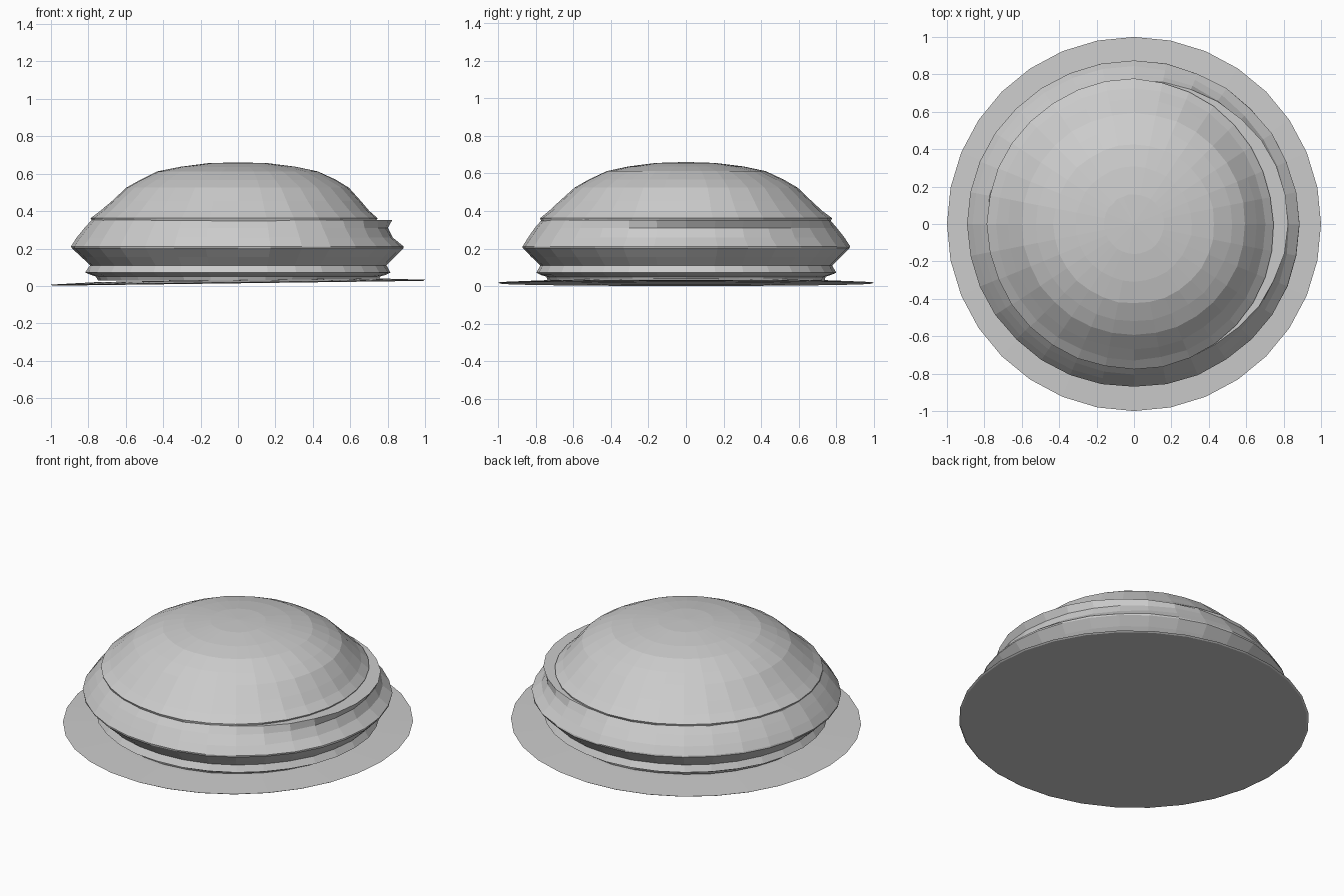
import bpy, bmesh, math, random

if "Cube" in bpy.data.objects:
    bpy.data.objects.remove(bpy.data.objects["Cube"])

random.seed(4)
SIDES = 32


def bulge(a):
    """1 on the right-hand side where the filling pokes out, 0 elsewhere."""
    d = (a - math.radians(12) + math.pi) % (2 * math.pi) - math.pi
    t = max(0.0, 1 - abs(d) / math.radians(85))
    return t * t * (3 - 2 * t)


def lathe(name, profile, y_scale=1.0, wobble=0.0, height=None):
    """Turn (r_left, r_right, z) rows; radius blends from left to bulging right."""
    bm = bmesh.new()
    rings = []
    for rl, rr, z in profile:
        if rl == 0:
            rings.append([bm.verts.new((0, 0, z))])
            continue
        ring = []
        for i in range(SIDES):
            a = 2 * math.pi * i / SIDES
            r = rl + (rr - rl) * bulge(a) + random.uniform(-wobble, wobble)
            x, y = r * math.cos(a), r * math.sin(a) * y_scale
            ring.append(bm.verts.new((x, y, height(x, y, z) if height else z)))
        rings.append(ring)
    for a, b in zip(rings, rings[1:]):
        for i in range(SIDES):
            j = (i + 1) % SIDES
            quad = [a[i % len(a)], a[j % len(a)], b[j % len(b)], b[i % len(b)]]
            bm.faces.new(list(dict.fromkeys(quad)))
    bmesh.ops.recalc_face_normals(bm, faces=bm.faces)
    me = bpy.data.meshes.new(name)
    bm.to_mesh(me)
    bm.free()
    ob = bpy.data.objects.new(name, me)
    bpy.context.collection.objects.link(ob)
    return ob


# thin, slightly tilted base sheet
lathe("base_sheet",
      [(0, 0, 0.034), (0.45, 0.45, 0.032), (0.76, 0.76, 0.03), (1.0, 1.0, 0.02),
       (0.99, 0.99, 0.014), (0.6, 0.6, 0.014), (0, 0, 0.016)],
      height=lambda x, y, z: max(0.0, z + 0.013 * x))

# lower layers: foot, narrow band, flared underside and lower crust
lathe("lower_layers",
      [(0, 0, 0.03), (0.75, 0.75, 0.03), (0.76, 0.76, 0.05), (0.79, 0.79, 0.06),
       (0.815, 0.815, 0.072), (0.792, 0.792, 0.11), (0.84, 0.84, 0.155),
       (0.89, 0.885, 0.203), (0.89, 0.885, 0.212), (0.86, 0.825, 0.258),
       (0.82, 0.80, 0.31), (0.785, 0.825, 0.352), (0.70, 0.70, 0.352),
       (0, 0, 0.352)],
      y_scale=0.98, wobble=0.003)

# domed top, set back from the ledge on the right
lathe("dome_top",
      [(0, 0, 0.34), (0.78, 0.735, 0.345), (0.785, 0.745, 0.362), (0.735, 0.70, 0.40),
       (0.675, 0.655, 0.455), (0.60, 0.595, 0.525), (0.525, 0.525, 0.567),
       (0.43, 0.43, 0.612), (0.31, 0.31, 0.637), (0.16, 0.16, 0.656),
       (0, 0, 0.661)],
      y_scale=0.99, wobble=0.003)
